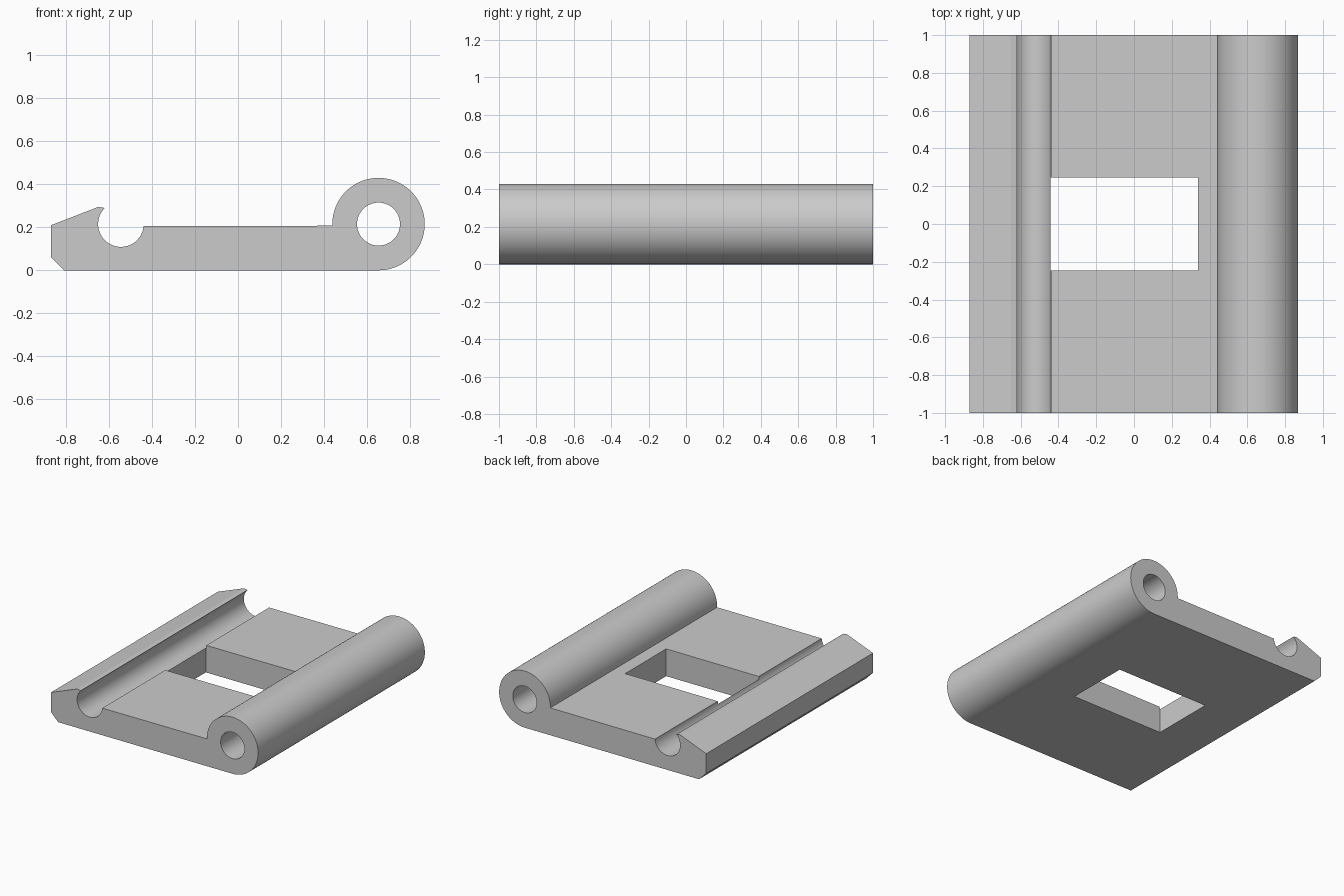
import bpy, bmesh
from math import cos, sin, radians
from mathutils import Matrix, Vector

cube = bpy.data.objects.get("Cube")
if cube:
    bpy.data.objects.remove(cube, do_unlink=True)

grey = bpy.data.materials.new("light grey")
grey.use_nodes = True
colour = (0.6, 0.6, 0.6, 1)
grey.diffuse_color = colour
grey.node_tree.nodes["Principled BSDF"].inputs["Base Color"].default_value = colour


def arc(cx, cz, r, start, end, steps):
    angles = [radians(start + (end - start) * i / steps) for i in range(steps + 1)]
    return [(cx + r * cos(a), cz + r * sin(a)) for a in angles]


def make_prism(name, outline, y0, y1):
    """Extrude an x-z outline along y."""
    bm = bmesh.new()
    face = bm.faces.new([bm.verts.new((x, y0, z)) for x, z in outline])
    extruded = bmesh.ops.extrude_face_region(bm, geom=[face])["geom"]
    moved = [v for v in extruded if isinstance(v, bmesh.types.BMVert)]
    bmesh.ops.translate(bm, vec=(0, y1 - y0, 0), verts=moved)
    bmesh.ops.recalc_face_normals(bm, faces=bm.faces)
    mesh = bpy.data.meshes.new(name)
    bm.to_mesh(mesh)
    bm.free()
    mesh.materials.append(grey)
    obj = bpy.data.objects.new(name, mesh)
    bpy.context.collection.objects.link(obj)
    return obj


def cut(target, cutter):
    mod = target.modifiers.new("cut", "BOOLEAN")
    mod.operation, mod.solver, mod.object = "DIFFERENCE", "EXACT", cutter
    cutter.hide_render = True
    bpy.context.view_layer.objects.active = target
    bpy.ops.object.modifier_apply(modifier=mod.name)
    bpy.data.objects.remove(cutter, do_unlink=True)


PIN_X, PIN_Z = 0.654, 0.215

# Plate with a rounded barrel on one edge and a hooked groove on the other
outline = [(-0.87, 0.06), (-0.81, 0)]
outline += arc(PIN_X, PIN_Z, 0.215, -90, 182, 64)
outline += arc(-0.545, 0.215, 0.106, -5, -225, 44)
outline += [(-0.65, 0.295), (-0.87, 0.21)]
plate = make_prism("hinge_plate", outline, -1, 1)

# Pin hole through the barrel
cut(plate, make_prism("pin_hole_cutter", arc(PIN_X, PIN_Z, 0.1, 0, 354.375, 63), -1.1, 1.1))

# Rectangular window, just breaking into the groove edge
window = [(-0.443, -0.1), (0.338, -0.1), (0.338, 0.3), (-0.443, 0.3)]
cut(plate, make_prism("window_cutter", window, -0.245, 0.247))

bpy.ops.object.select_all(action="DESELECT")
plate.select_set(True)
bpy.context.view_layer.objects.active = plate
bpy.ops.object.shade_smooth_by_angle(angle=radians(25))
